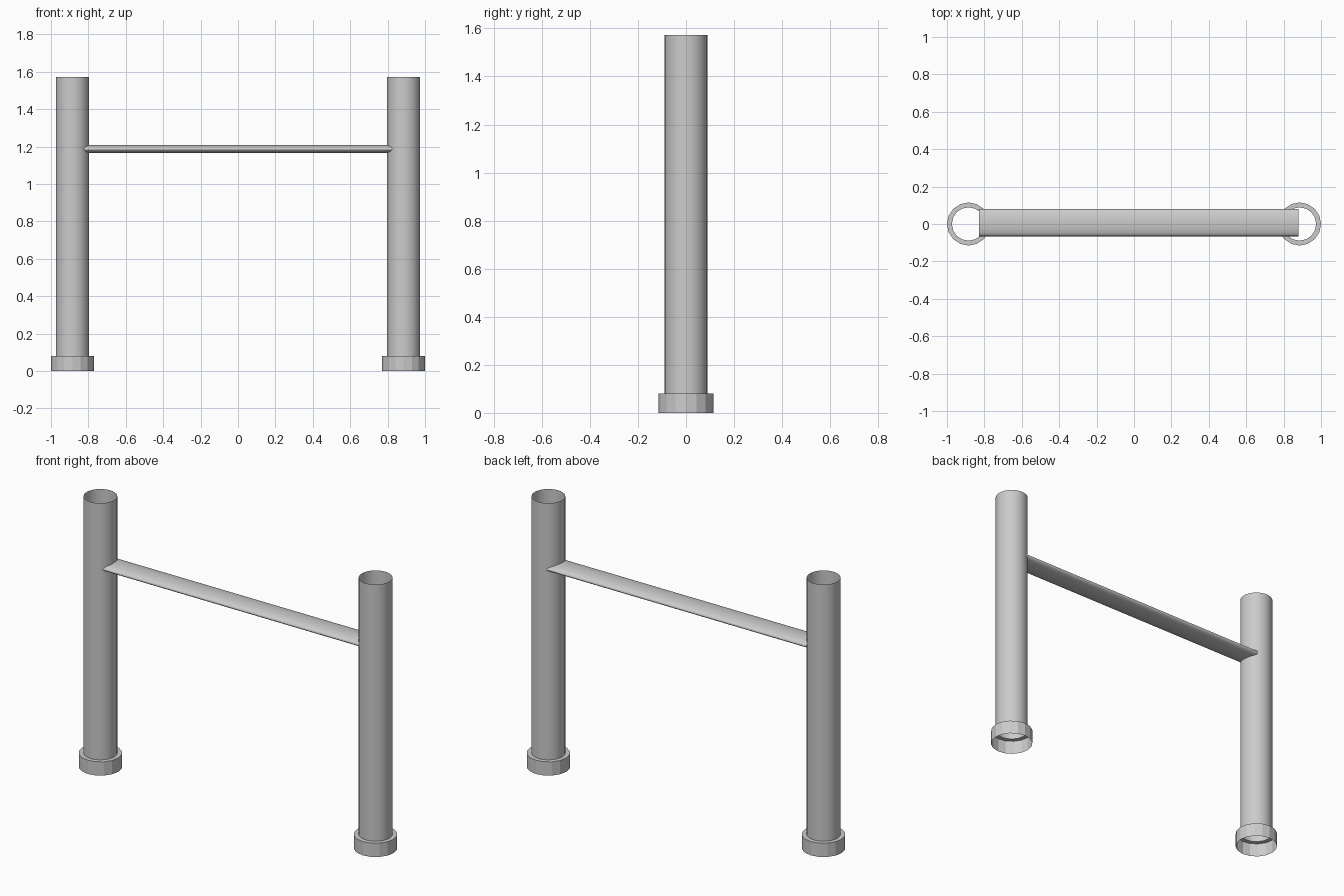
import bpy, bmesh, math

if "Cube" in bpy.data.objects:
    bpy.data.objects.remove(bpy.data.objects["Cube"])


def lathe(name, profile, sides, x, smooth):
    """Open surface of revolution around a vertical axis at x."""
    bm = bmesh.new()
    rings = []
    for r, z in profile:
        rings.append([bm.verts.new((r * math.cos(2 * math.pi * i / sides),
                                    r * math.sin(2 * math.pi * i / sides), z))
                      for i in range(sides)])
    for a, b in zip(rings, rings[1:]):
        for i in range(sides):
            j = (i + 1) % sides
            f = bm.faces.new((a[i], a[j], b[j], b[i]))
            f.smooth = smooth
    mesh = bpy.data.meshes.new(name)
    bm.to_mesh(mesh)
    bm.free()
    ob = bpy.data.objects.new(name, mesh)
    ob.location.x = x
    bpy.context.collection.objects.link(ob)
    return ob


# Two open tube posts, each standing on a faceted hollow collar
for side, x in (("left", -0.885), ("right", 0.885)):
    lathe(side + "_post", [(0.089, 0.08), (0.089, 1.572)], 32, x, True)
    lathe(side + "_foot_collar", [(0.115, 0), (0.115, 0.08), (0.089, 0.08)], 16, x, False)

# Flattened oval crossbar running into both posts
x0, x1 = -0.83, 0.88
bar = lathe("crossbar", [(1, x0), (1, x1)], 24, 0, True)
for v in bar.data.vertices:
    a, b, along = v.co
    v.co = (along, 0.007 + 0.0725 * a, 1.187 + 0.0225 * b)
